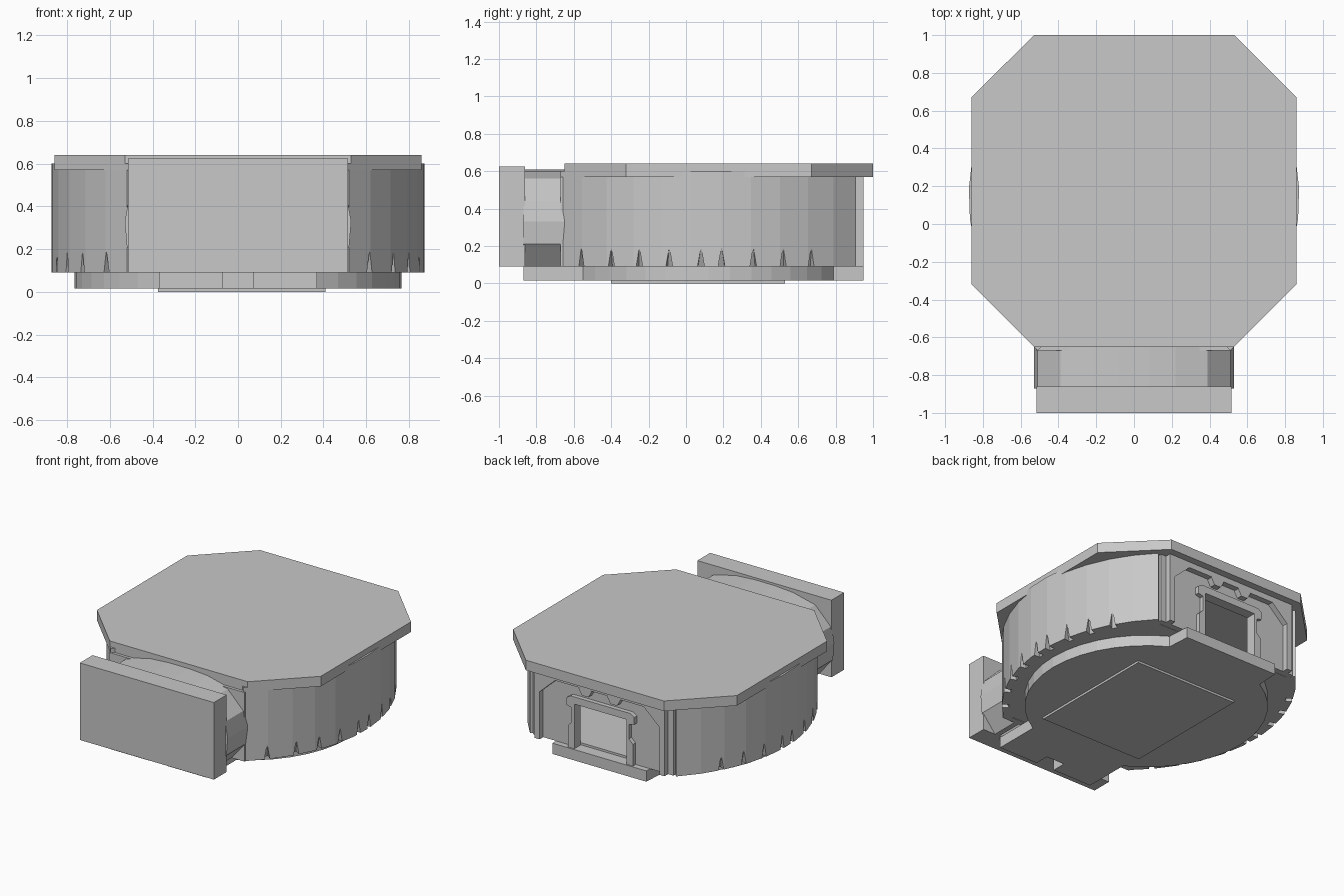
import bpy, bmesh, math
from mathutils import Vector

if "Cube" in bpy.data.objects:
    bpy.data.objects.remove(bpy.data.objects["Cube"])

grey = bpy.data.materials.new("light_grey")
grey.diffuse_color = (0.58, 0.58, 0.58, 1)
grey.use_nodes = True
grey.node_tree.nodes["Principled BSDF"].inputs["Base Color"].default_value = grey.diffuse_color


def finish(name, bm):
    bmesh.ops.recalc_face_normals(bm, faces=bm.faces)
    me = bpy.data.meshes.new(name)
    bm.to_mesh(me)
    bm.free()
    me.materials.append(grey)
    ob = bpy.data.objects.new(name, me)
    bpy.context.collection.objects.link(ob)
    return ob


def prism(name, outline, lo, hi, axis="z"):
    """Extrude an outline: (x, y) along z, or (x, z) along y."""
    bm = bmesh.new()
    put = (lambda p, d: (p[0], p[1], d)) if axis == "z" else (lambda p, d: (p[0], d, p[1]))
    a = [bm.verts.new(put(p, lo)) for p in outline]
    b = [bm.verts.new(put(p, hi)) for p in outline]
    bm.faces.new(a)
    bm.faces.new(b)
    n = len(a)
    for i in range(n):
        j = (i + 1) % n
        bm.faces.new((a[i], a[j], b[j], b[i]))
    return finish(name, bm)


def mirrored(half):
    """Close a right-hand half outline with its mirror image."""
    return half + [(-x, y) for x, y in reversed(half)]


def rect(x0, x1, y0, y1):
    return [(x0, y0), (x1, y0), (x1, y1), (x0, y1)]


# Octagonal roof slab
prism("roof", mirrored([(0.53, -0.65), (0.86, -0.32), (0.86, 0.67), (0.53, 1.0)]), 0.57, 0.64)

# Curved side walls
CX, CY, R, SEG = -0.215, 0.145, 1.09, 11
A0, A1 = -math.asin(0.815 / R), math.asin(0.765 / R)


def arc(r):
    return [(CX + r * math.cos(A0 + (A1 - A0) * i / SEG),
             CY + r * math.sin(A0 + (A1 - A0) * i / SEG)) for i in range(SEG + 1)]


def notch_cutter(side):
    """Tapered notches along the foot of a side wall."""
    bm = bmesh.new()
    for y in (-0.56, -0.4, -0.25, -0.09, 0.08, 0.19, 0.36, 0.52, 0.67):
        a = math.asin((y - CY) / R)
        rad = Vector((math.cos(a), math.sin(a), 0))
        tan = Vector((-rad.y, rad.x, 0))

        def vert(r, t, z):
            p = Vector((CX, CY, z)) + rad * r + tan * t
            return bm.verts.new((p.x * side, p.y, p.z))
        base = [vert(R + 0.02, -0.02, 0.08), vert(R + 0.02, 0.02, 0.08),
                vert(R - 0.05, 0.02, 0.08), vert(R - 0.05, -0.02, 0.08)]
        tip = vert(R + 0.003, 0, 0.195)
        bm.faces.new(base)
        for i in range(4):
            bm.faces.new((base[i], base[(i + 1) % 4], tip))
    ob = finish("notch_cutter", bm)
    ob.hide_render = True
    return ob


for side, label in ((1, "right"), (-1, "left")):
    ring = arc(R) + arc(R - 0.07)[::-1]
    wall = prism(label + "_wall", [(x * side, y) for x, y in ring], 0.09, 0.6)
    cutter = notch_cutter(side)
    mod = wall.modifiers.new("notches", "BOOLEAN")
    mod.operation, mod.object, mod.solver = "DIFFERENCE", cutter, "EXACT"
    bpy.context.view_layer.objects.active = wall
    bpy.ops.object.modifier_apply(modifier=mod.name)
    bpy.data.objects.remove(cutter)

# Floor inside the walls
prism("floor", mirrored(arc(R - 0.06)), 0.09, 0.105)

# Front wall
prism("front_wall", rect(-0.52, 0.52, 0.09, 0.57), -0.67, -0.63, "y")

# Rear panel with doorway, raised border and door surround
prism("rear_panel", mirrored([(0.20, 0.09), (0.54, 0.09), (0.54, 0.57), (0, 0.57)])[:3]
      + [(0.54, 0.57), (-0.54, 0.57), (-0.54, 0.09), (-0.20, 0.09), (-0.20, 0.40), (0.20, 0.40)][1:],
      0.87, 0.91, "y")
prism("rear_border", mirrored([(0.34, 0.53), (0.46, 0.42), (0.46, 0.09), (0.5, 0.09), (0.5, 0.57)]),
      0.905, 0.95, "y")
prism("door_surround", mirrored([(0.2, 0.40), (0.2, 0.09), (0.25, 0.09), (0.25, 0.24), (0.22, 0.27),
                                 (0.22, 0.37), (0.26, 0.38), (0.26, 0.43), (0.23, 0.45)]),
      0.905, 0.94, "y")

# Hexagonal bolts above the doorway
for side, label in ((1, "right"), (-1, "left")):
    prism(label + "_bolt", [(side * 0.11 + 0.05 * math.cos(i * math.pi / 3),
                             0.525 + 0.05 * math.sin(i * math.pi / 3)) for i in range(6)],
          0.905, 0.95, "y")

# Arched neck, open underneath, and the front slab
outer = [(0.42, 0.09), (0.52, 0.21), (0.53, 0.33), (0.51, 0.44), (0.39, 0.56), (0.22, 0.6), (0.08, 0.61)]
inner = [(0.08, 0.58), (0.21, 0.57), (0.37, 0.53), (0.48, 0.43), (0.5, 0.33), (0.49, 0.22), (0.385, 0.09)]
prism("neck", outer + [(-x, z) for x, z in reversed(outer)]
      + [(-x, z) for x, z in reversed(inner)] + inner[::-1][::-1], -0.87, -0.65, "y")
prism("front_slab", rect(-0.515, 0.515, 0.09, 0.625), -1.0, -0.86, "y")

# Round base plate with front and rear tongues
BR, BY = 0.765, 0.12
b = math.acos(0.37 / BR)
half = [(0.07, -0.77), (0.07, -0.87), (0.37, -0.87)]
half += [(BR * math.cos(-b + 2 * b * i / 14), BY + BR * math.sin(-b + 2 * b * i / 14)) for i in range(15)]
half += [(0.36, 0.95)]
prism("base_plate", mirrored(half), 0.015, 0.09)

# Pad under the base
prism("base_pad", rect(-0.375, 0.41, -0.4, 0.53), 0.0, 0.016)
